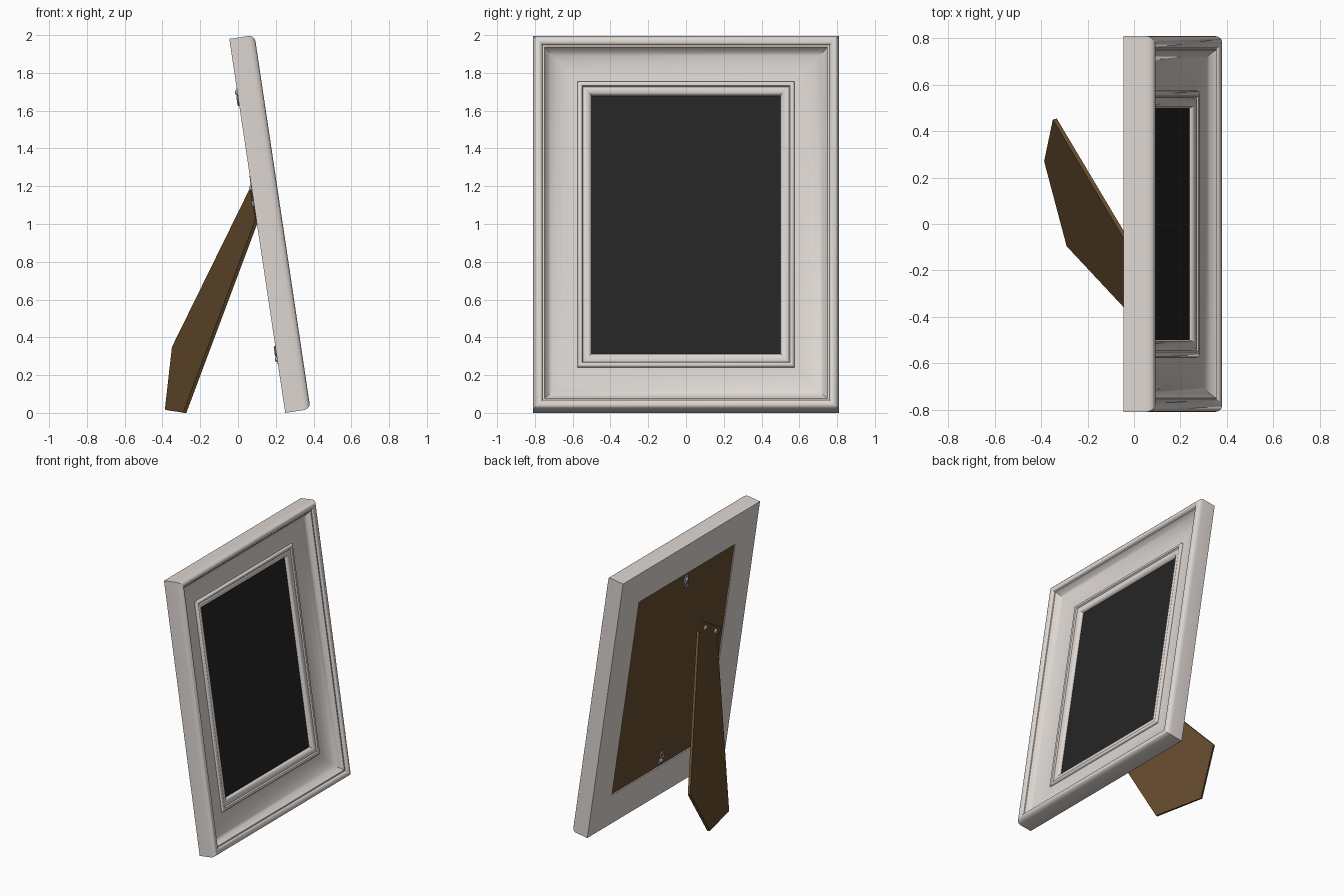
import bpy, bmesh, math
from mathutils import Matrix, Vector

if "Cube" in bpy.data.objects:
    bpy.data.objects.remove(bpy.data.objects["Cube"])

HW, H = 0.81, 2.002            # frame half width, frame height
T = math.radians(8.5)          # lean angle
S, C = math.sin(T), math.cos(T)
# frame space: x = across, y = up the frame, z = out of the front
LEAN = Matrix(((0, -S, C, 0.25), (1, 0, 0, 0), (0, C, S, 0), (0, 0, 0, 1)))


def material(name, rgb):
    m = bpy.data.materials.new(name)
    m.diffuse_color = (*rgb, 1)
    m.use_nodes = True
    m.node_tree.nodes["Principled BSDF"].inputs["Base Color"].default_value = m.diffuse_color
    return m


CREAM = material("warm white paint", (0.73, 0.68, 0.645))
BLACK = material("black picture", (0.018, 0.018, 0.018))
BROWN = material("brown backing", (0.136, 0.074, 0.028))
METAL = material("grey metal", (0.45, 0.45, 0.45))


def finish(name, bm, mat, matrix=LEAN, angle=35):
    bmesh.ops.recalc_face_normals(bm, faces=bm.faces)
    me = bpy.data.meshes.new(name)
    bm.to_mesh(me)
    bm.free()
    me.materials.append(mat)
    me.transform(matrix)
    ob = bpy.data.objects.new(name, me)
    bpy.context.collection.objects.link(ob)
    bpy.ops.object.select_all(action='DESELECT')
    ob.select_set(True)
    bpy.context.view_layer.objects.active = ob
    bpy.ops.object.shade_smooth_by_angle(angle=math.radians(angle))
    return ob


def add_box(bm, centre, size):
    bmesh.ops.create_cube(bm, size=1, matrix=Matrix.Translation(centre) @ Matrix.Diagonal((*size, 1)))


def add_dome(bm, centre, r, depth):
    bmesh.ops.create_uvsphere(bm, u_segments=16, v_segments=8, radius=1,
                              matrix=Matrix.Translation(centre) @ Matrix.Diagonal((r, r, depth, 1)))


def add_ring(bm, centre, r, tube, n=20, k=8):
    rows = []
    for i in range(n):
        a = 2 * math.pi * i / n
        rows.append([bm.verts.new(Vector(centre) + Vector((
            (r + tube * math.cos(b)) * math.cos(a), (r + tube * math.cos(b)) * math.sin(a), tube * math.sin(b))))
            for b in (2 * math.pi * j / k for j in range(k))])
    for i in range(n):
        for j in range(k):
            p, q = rows[i], rows[(i + 1) % n]
            bm.faces.new((p[j], q[j], q[(j + 1) % k], p[(j + 1) % k]))


# moulded frame: (inset from outer edge, height) profile swept round four mitred corners
profile = [(0, 0), (0, 0.1), (0.003, 0.114), (0.01, 0.126), (0.02, 0.133), (0.03, 0.135), (0.041, 0.131),
           (0.048, 0.122), (0.051, 0.115), (0.06, 0.115), (0.065, 0.106),
           (0.08, 0.088), (0.1, 0.074), (0.125, 0.063), (0.16, 0.055), (0.2, 0.052), (0.235, 0.053),
           (0.237, 0.062), (0.243, 0.068), (0.251, 0.07), (0.259, 0.067), (0.265, 0.058),
           (0.272, 0.061), (0.283, 0.061), (0.295, 0.057), (0.305, 0.048), (0.31, 0.036),
           (0.31, 0.03), (0.24, 0.03), (0.24, 0)]
bm = bmesh.new()
rings = []
for sx, top in ((-1, 0), (1, 0), (1, 1), (-1, 1)):
    rings.append([bm.verts.new((sx * (HW - d), H - d if top else d, w)) for d, w in profile])
for i in range(4):
    a, b = rings[i], rings[(i + 1) % 4]
    for j in range(len(profile)):
        k = (j + 1) % len(profile)
        bm.faces.new((a[j], b[j], b[k], a[k]))
finish("moulded_frame", bm, CREAM)

# picture and backing board
bm = bmesh.new()
add_box(bm, (0, H / 2, 0.032), (1.0 + 0.02, H - 0.6, 0.005))
finish("picture_panel", bm, BLACK)
bm = bmesh.new()
add_box(bm, (0, H / 2, 0.018), (2 * (HW - 0.242), H - 0.484, 0.022))
finish("backing_board", bm, BROWN)

# hanging hooks, top and bottom, rings pointing to the middle
for label, v, s in (("top", 1.715, -1), ("bottom", H - 1.715, 1)):
    bm = bmesh.new()
    add_box(bm, (0, v, 0.003), (0.036, 0.05, 0.008))
    add_dome(bm, (0, v, 0), 0.016, 0.013)
    add_ring(bm, (0, v + s * 0.044, -0.003), 0.022, 0.006)
    finish(label + "_hanging_hook", bm, METAL)

# easel stand: five sided plate, hinged skew across the back
hinge = Vector((0.078, -0.375, 1.108))
axis = (Vector((-0.387, 0.27, 0.018)) - hinge)
axis.normalize()
side = Vector((0.085, -0.83, -0.55))
side = (side - axis * side.dot(axis)).normalized()
normal = axis.cross(side).normalized()
bm = bmesh.new()
outline = [(0, -0.155), (1.155, -0.325), (1.35, 0), (1.155, 0.325), (0, 0.155)]
outer = [bm.verts.new(hinge + axis * s + side * t) for s, t in outline]
inner = [bm.verts.new(v.co - normal * 0.018) for v in outer]
bm.faces.new(outer)
bm.faces.new(inner[::-1])
for i in range(5):
    j = (i + 1) % 5
    bm.faces.new((outer[i], outer[j], inner[j], inner[i]))
for v in bm.verts:
    v.co.z = max(v.co.z, 0.0)
finish("easel_stand", bm, BROWN, Matrix())

# hinge leaf and its rivets, in frame space turned to match the stand
local = LEAN.inverted() @ hinge
turn = Matrix.Translation((local.x, local.y, 0)) @ Matrix.Rotation(math.radians(31), 4, 'Z')
bm = bmesh.new()
add_box(bm, (0, 0.035, 0.003), (0.3, 0.09, 0.01))
finish("hinge_leaf", bm, BROWN, LEAN @ turn)
bm = bmesh.new()
for x in (-0.08, 0.08):
    add_dome(bm, (x, 0.045, -0.001), 0.02, 0.011)
finish("hinge_rivets", bm, METAL, LEAN @ turn)
